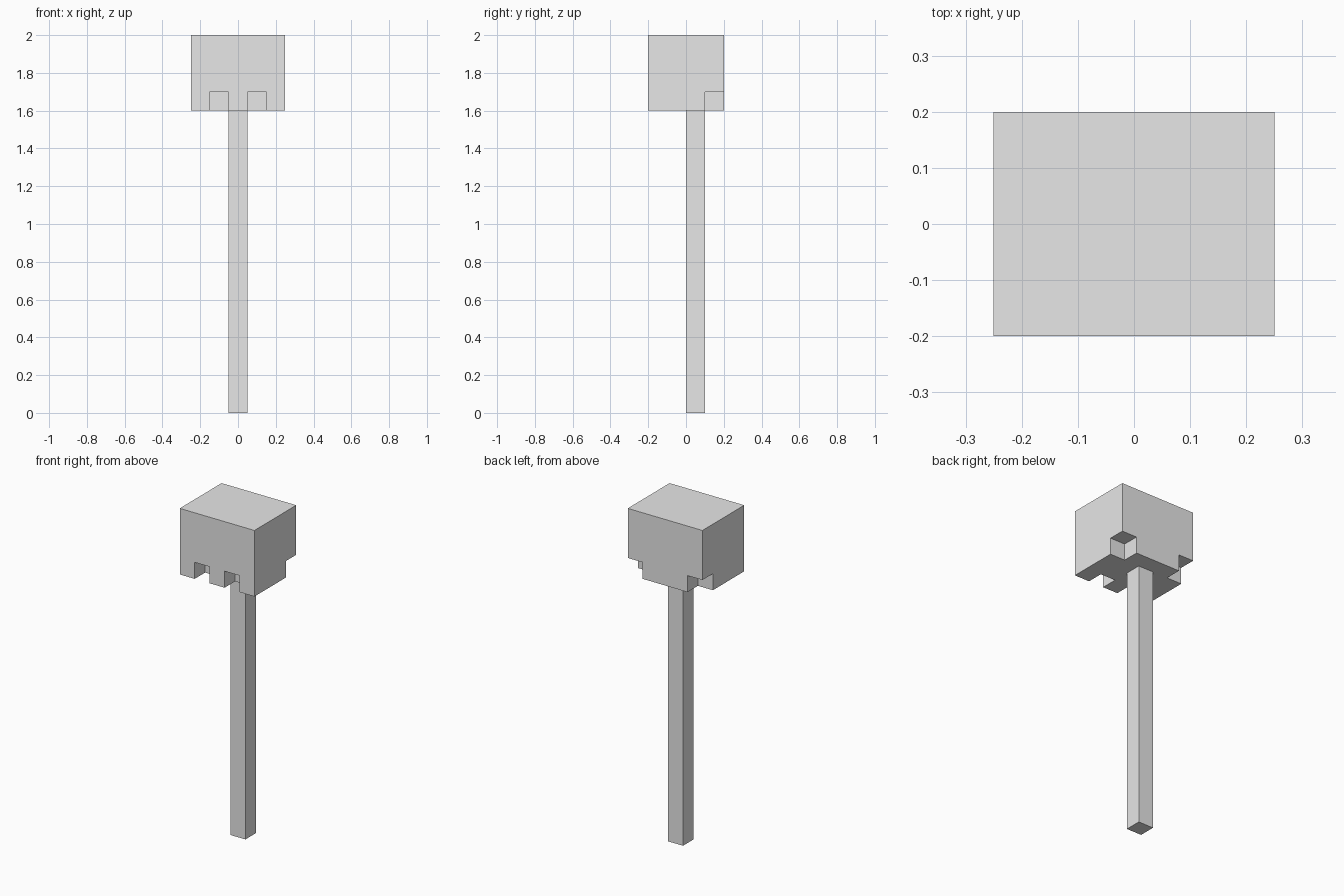
import bpy
import bmesh
from mathutils import Matrix, Vector

default = bpy.data.objects.get("Cube")
if default:
    bpy.data.objects.remove(default, do_unlink=True)

grey = bpy.data.materials.new("plain_grey")
grey.use_nodes = True
colour = (0.8, 0.8, 0.8, 1)
grey.diffuse_color = colour
grey.node_tree.nodes["Principled BSDF"].inputs["Base Color"].default_value = colour

U = 0.1  # side of one block


def make_boxes(name, boxes):
    """One flat-shaded object from (low corner, high corner) pairs in block units."""
    bm = bmesh.new()
    for low, high in boxes:
        low, high = Vector(low) * U, Vector(high) * U
        place = Matrix.Translation((low + high) / 2) @ Matrix.Diagonal((*(high - low), 1))
        bmesh.ops.create_cube(bm, size=1, matrix=place)
    mesh = bpy.data.meshes.new(name)
    bm.to_mesh(mesh)
    bm.free()
    mesh.materials.append(grey)
    obj = bpy.data.objects.new(name, mesh)
    bpy.context.collection.objects.link(obj)
    return obj


# Pole
make_boxes("pole", [((-0.5, 0, 0), (0.5, 1, 16))])

# Head block
head = make_boxes("head", [((-2.5, -2, 16), (2.5, 2, 20))])

# Notches in the lower rim: two in the front edge, one at each back corner
notches = []
for x in (-1.5, 0.5):
    notches.append(((x, -3, 15), (x + 1, -1, 17)))
for x in (-3.5, 1.5):
    notches.append(((x, 1, 15), (x + 2, 3, 17)))
cutter = make_boxes("notch_cutter", notches)
cutter.hide_render = True

cut = head.modifiers.new("notches", "BOOLEAN")
cut.operation = "DIFFERENCE"
cut.solver = "EXACT"
cut.object = cutter

# Bake the cut and drop the cutter
bpy.context.view_layer.update()
graph = bpy.context.evaluated_depsgraph_get()
baked = bpy.data.meshes.new_from_object(head.evaluated_get(graph))
head.modifiers.clear()
head.data = baked
bpy.data.objects.remove(cutter, do_unlink=True)
